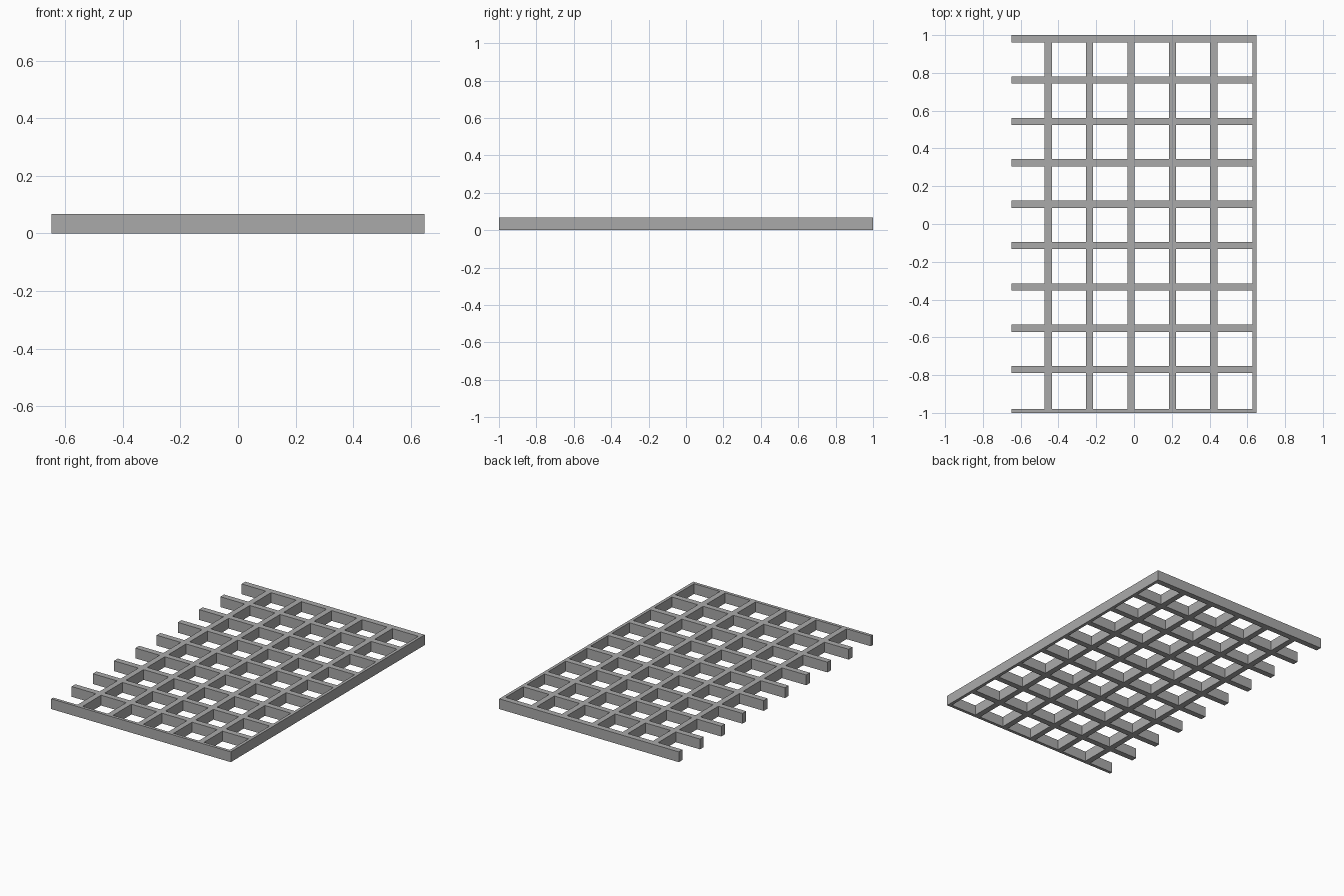
import bpy
import bmesh

# Remove the default object
cube = bpy.data.objects.get("Cube")
if cube:
    bpy.data.objects.remove(cube, do_unlink=True)

HALF_X, HALF_Y, HEIGHT = 0.648, 1.0, 0.067
PITCH, BAR, RIM = 0.219, 0.038, 0.02

# Single grey material
grey = bpy.data.materials.new("plain_grey")
grey.use_nodes = True
colour = (0.4, 0.4, 0.4, 1.0)
grey.diffuse_color = colour
grey.node_tree.nodes["Principled BSDF"].inputs["Base Color"].default_value = colour

# Bar spans: evenly spaced full bars, plus thin rims on the left and front edges
long_bars = [(-0.473 + i * PITCH, -0.473 + i * PITCH + BAR) for i in range(5)]
long_bars.append((HALF_X - RIM, HALF_X))
cross_bars = [(HALF_Y - BAR - i * PITCH, HALF_Y - i * PITCH) for i in range(9)]
cross_bars.append((-HALF_Y, -HALF_Y + RIM))


def inside(value, spans):
    return any(a < value < b for a, b in spans)


def cuts(spans, half):
    return sorted({-half, half} | {edge for span in spans for edge in span})


# Flat lattice: fill every cell covered by a bar, leaving the openings empty
xs, ys = cuts(long_bars, HALF_X), cuts(cross_bars, HALF_Y)
bm = bmesh.new()
grid = [[bm.verts.new((x, y, 0)) for y in ys] for x in xs]
for i in range(len(xs) - 1):
    for j in range(len(ys) - 1):
        mid_x, mid_y = (xs[i] + xs[i + 1]) / 2, (ys[j] + ys[j + 1]) / 2
        if inside(mid_x, long_bars) or inside(mid_y, cross_bars):
            bm.faces.new((grid[i][j], grid[i + 1][j],
                          grid[i + 1][j + 1], grid[i][j + 1]))
loose = [v for v in bm.verts if not v.link_faces]
bmesh.ops.delete(bm, geom=loose, context="VERTS")

# Raise the lattice to the bar height, keeping the underside
result = bmesh.ops.extrude_face_region(bm, geom=bm.faces[:], use_keep_orig=True)
top = [g for g in result["geom"] if isinstance(g, bmesh.types.BMVert)]
bmesh.ops.translate(bm, verts=top, vec=(0, 0, HEIGHT))
bmesh.ops.recalc_face_normals(bm, faces=bm.faces[:])

mesh = bpy.data.meshes.new("lattice_grating")
bm.to_mesh(mesh)
bm.free()
mesh.materials.append(grey)
grating = bpy.data.objects.new("lattice_grating", mesh)
bpy.context.collection.objects.link(grating)
